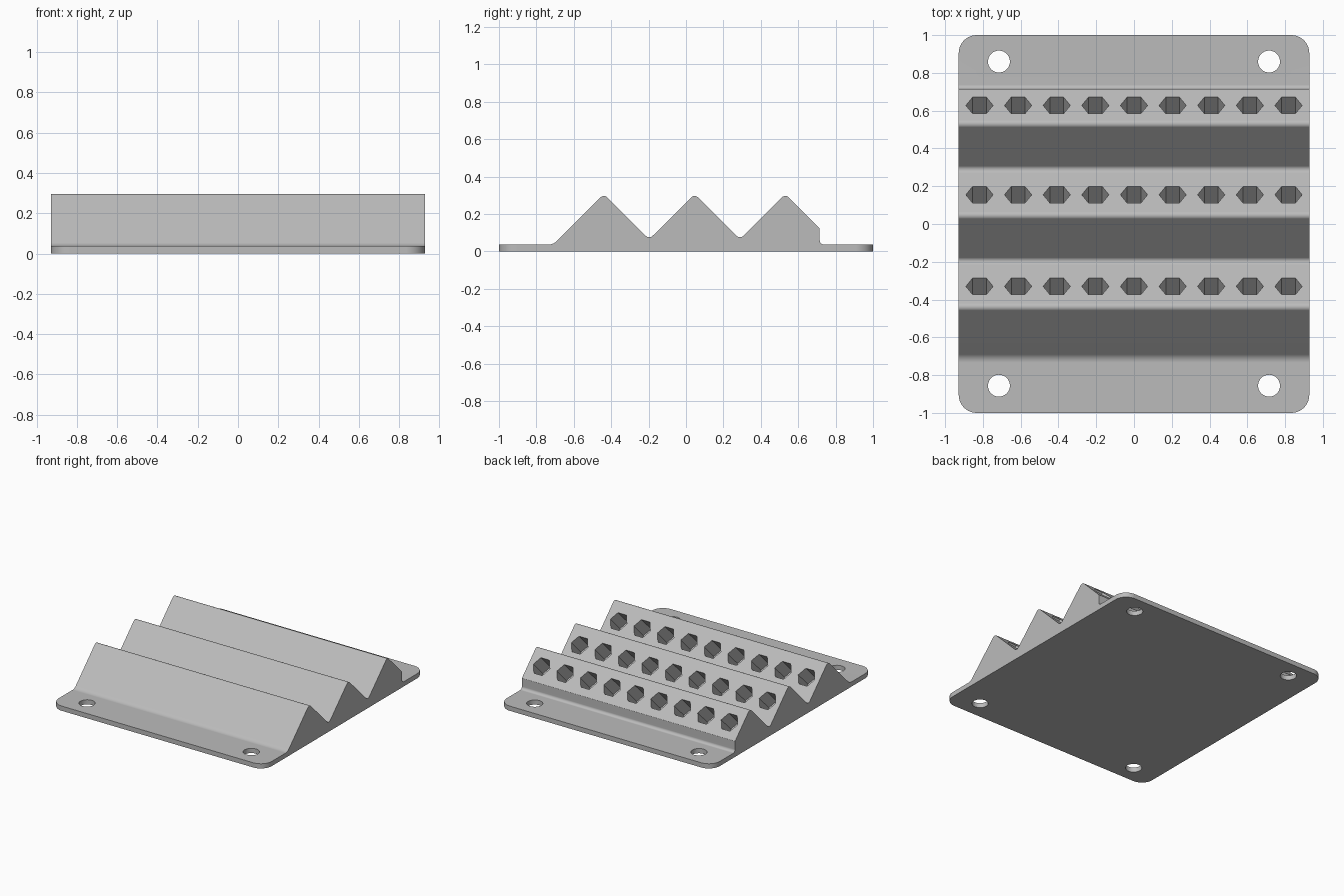
import bpy, bmesh, math
from mathutils import Vector, Matrix

if "Cube" in bpy.data.objects:
    bpy.data.objects.remove(bpy.data.objects["Cube"])

HALF_X, PLATE_Z = 0.928, 0.037
PEAK_Z, VALLEY_Z = 0.307, 0.065
PEAKS = (-0.439, 0.046, 0.531)
SOCKET_ROWS = (-0.33, 0.155, 0.628)
SOCKET_DEPTH = 0.17


def rounded(points, steps=8):
    """Outline from (y, z, radius) corners, with arcs where radius > 0."""
    out = []
    for i, (y, z, r) in enumerate(points):
        p = Vector((y, z))
        if r == 0:
            out.append(p)
            continue
        a = (Vector(points[i - 1][:2]) - p).normalized()
        b = (Vector(points[(i + 1) % len(points)][:2]) - p).normalized()
        half = a.angle(b) / 2
        mid = (a + b).normalized()
        centre = p + mid * (r / math.sin(half))
        start = p + a * (r / math.tan(half)) - centre
        end = p + b * (r / math.tan(half)) - centre
        total = start.angle(end)
        for k in range(steps + 1):
            t = k / steps
            out.append(centre + (start * math.sin((1 - t) * total)
                                 + end * math.sin(t * total)) / math.sin(total))
    return out


def make_object(name, bm):
    bmesh.ops.recalc_face_normals(bm, faces=bm.faces)
    mesh = bpy.data.meshes.new(name)
    bm.to_mesh(mesh)
    bm.free()
    ob = bpy.data.objects.new(name, mesh)
    bpy.context.collection.objects.link(ob)
    return ob


# Side profile: flat plate with three rounded 45 degree ridges
profile = [(-1, 0, 0), (1, 0, 0), (1, PLATE_Z, 0), (0.715, PLATE_Z, 0.022),
           (0.715, PEAK_Z - (0.715 - PEAKS[2]), 0.004)]
for i in (2, 1, 0):
    profile.append((PEAKS[i], PEAK_Z, 0.026))
    if i:
        profile.append(((PEAKS[i] + PEAKS[i - 1]) / 2, VALLEY_Z, 0.026))
profile += [(PEAKS[0] - (PEAK_Z - PLATE_Z), PLATE_Z, 0.06), (-1, PLATE_Z, 0)]

bm = bmesh.new()
face = bm.faces.new([bm.verts.new((-HALF_X, p.x, p.y)) for p in rounded(profile)])
ext = bmesh.ops.extrude_face_region(bm, geom=[face])
bmesh.ops.translate(bm, vec=(2 * HALF_X, 0, 0),
                    verts=[v for v in ext["geom"] if isinstance(v, bmesh.types.BMVert)])
# Rounded plate corners
corners = [e for e in bm.edges
           if all(abs(abs(v.co.y) - 1) < 1e-4 for v in e.verts)
           and abs(e.verts[0].co.z - e.verts[1].co.z) > 0.01]
bmesh.ops.bevel(bm, geom=corners, offset=0.095, offset_type='OFFSET',
                segments=10, profile=0.5, affect='EDGES')
holder = make_object("bit_holder", bm)

# Cutters: screw holes and tilted hexagonal sockets
bm = bmesh.new()
for x in (-0.715, 0.715):
    for y in (-0.856, 0.86):
        bmesh.ops.create_cone(bm, cap_ends=True, segments=40, radius1=0.058,
                              radius2=0.058, depth=0.4,
                              matrix=Matrix.Translation((x, y, 0)))
axis = Vector((0, 1, 1)).normalized()
above = 0.04
tilt = Matrix.Rotation(math.radians(-45), 4, 'X')
for y, peak in zip(SOCKET_ROWS, PEAKS):
    for i in range(9):
        mouth = Vector(((i - 4) * 0.2045, y, PEAK_Z - (y - peak)))
        centre = mouth + axis * (above - SOCKET_DEPTH) / 2
        # hexagon points lie along x
        bmesh.ops.create_cone(bm, cap_ends=True, segments=6, radius1=0.072,
                              radius2=0.072, depth=above + SOCKET_DEPTH,
                              matrix=Matrix.Translation(centre) @ tilt
                              @ Matrix.Rotation(math.radians(90), 4, 'Z'))
cutter = make_object("hole_cutters", bm)
cutter.hide_render = True

# Cut the holes and keep the resulting mesh
mod = holder.modifiers.new("holes", 'BOOLEAN')
mod.operation, mod.solver, mod.object = 'DIFFERENCE', 'EXACT', cutter
bpy.context.view_layer.objects.active = holder
holder.select_set(True)
bpy.ops.object.modifier_apply(modifier=mod.name)
bpy.data.objects.remove(cutter, do_unlink=True)

# Smooth fillets, crisp edges elsewhere
bpy.ops.object.shade_smooth_by_angle(angle=math.radians(30))
weighted = holder.modifiers.new("even_shading", 'WEIGHTED_NORMAL')
weighted.keep_sharp = True

grey = bpy.data.materials.new("light grey")
grey.diffuse_color = (0.5, 0.5, 0.5, 1)
grey.use_nodes = True
grey.node_tree.nodes["Principled BSDF"].inputs["Base Color"].default_value = grey.diffuse_color
holder.data.materials.clear()
holder.data.materials.append(grey)
